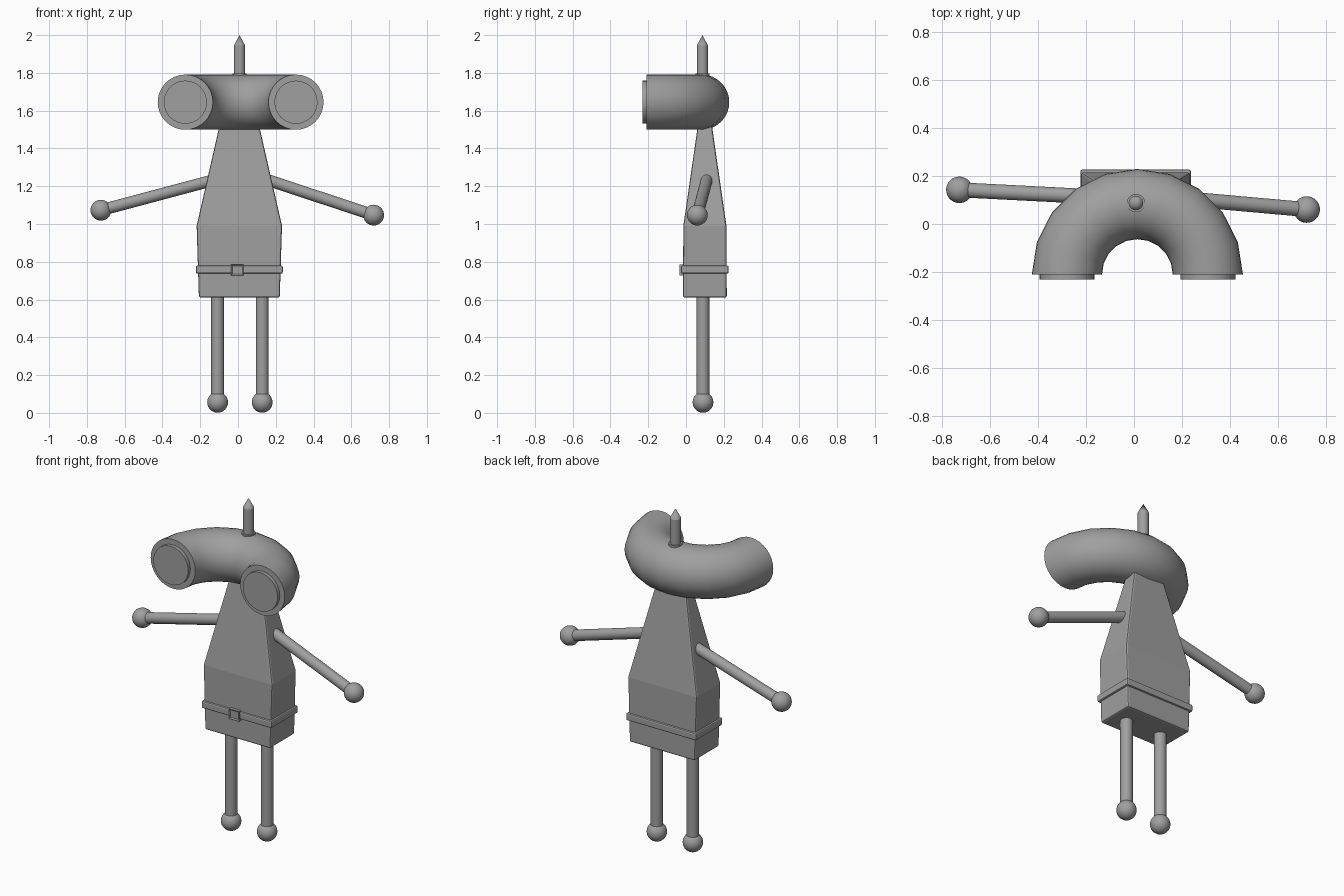
import bpy, bmesh, math
from mathutils import Vector

cube = bpy.data.objects.get("Cube")
if cube:
    bpy.data.objects.remove(cube, do_unlink=True)

grey = bpy.data.materials.new("plain grey")
grey.use_nodes = True
grey.diffuse_color = (0.35, 0.35, 0.35, 1)
grey.node_tree.nodes["Principled BSDF"].inputs["Base Color"].default_value = (0.35, 0.35, 0.35, 1)


def finish(name, bm, smooth=True):
    bmesh.ops.recalc_face_normals(bm, faces=bm.faces)
    mesh = bpy.data.meshes.new(name)
    bm.to_mesh(mesh)
    bm.free()
    mesh.materials.append(grey)
    obj = bpy.data.objects.new(name, mesh)
    bpy.context.collection.objects.link(obj)
    if smooth:
        bpy.ops.object.select_all(action='DESELECT')
        obj.select_set(True)
        bpy.context.view_layer.objects.active = obj
        bpy.ops.object.shade_smooth_by_angle(angle=math.radians(30))
    return obj


def loft(name, rings, smooth=True):
    """Skin a list of equal-length point rings and close both ends."""
    bm = bmesh.new()
    loops = [[bm.verts.new(p) for p in ring] for ring in rings]
    n = len(loops[0])
    for a, b in zip(loops, loops[1:]):
        for i in range(n):
            j = (i + 1) % n
            bm.faces.new((a[i], a[j], b[j], b[i]))
    bm.faces.new(loops[0])
    bm.faces.new(loops[-1])
    return finish(name, bm, smooth)


def rod(name, start, end, radius, tip=None, sides=24):
    start, end = Vector(start), Vector(end)
    axis = end - start
    bm = bmesh.new()
    bmesh.ops.create_cone(bm, cap_ends=True, segments=sides, radius1=radius,
                          radius2=radius if tip is None else tip, depth=axis.length)
    bm.transform(axis.to_track_quat('Z', 'Y').to_matrix().to_4x4())
    bmesh.ops.translate(bm, vec=(start + end) / 2, verts=bm.verts)
    return finish(name, bm)


def ball(name, centre, radius=0.055):
    bm = bmesh.new()
    bmesh.ops.create_uvsphere(bm, u_segments=32, v_segments=16, radius=radius)
    bmesh.ops.translate(bm, vec=centre, verts=bm.verts)
    return finish(name, bm)


def rectangle(hx, hy, z, cx=0.007, cy=0.1):
    return [(cx + sx * hx, cy + sy * hy, z)
            for sx, sy in ((-1, -1), (1, -1), (1, 1), (-1, 1))]


def bevel(obj, width):
    mod = obj.modifiers.new("soft edges", 'BEVEL')
    mod.width = width
    mod.segments = 2
    mod.limit_method = 'ANGLE'
    mod.angle_limit = math.radians(30)


# Head: a half ring opening to the front
HX, HY, HZ, BEND, TUBE = 0.014, -0.21, 1.645, 0.293, 0.146
rings = []
for k in range(11):
    a = math.pi * k / 10
    ring = []
    for i in range(32):
        t = math.tau * i / 32
        r = BEND + TUBE * math.cos(t)
        ring.append((HX + r * math.cos(a), HY + r * math.sin(a), HZ + TUBE * math.sin(t)))
    rings.append(ring)
loft("head", rings)

# Round eye discs on the two open ends
for side, s in (("left", 1), ("right", -1)):
    x = HX + s * BEND
    rod(side + "_eye", (x, HY + 0.02, HZ), (x, HY - 0.021, HZ), 0.114, sides=32)

# Antenna with collar and pointed tip
AX, AY = 0.008, 0.087
rod("antenna", (AX, AY, 1.74), (AX, AY, 1.945), 0.03)
rod("antenna_tip", (AX, AY, 1.945), (AX, AY, 2.0), 0.03, 0)
rod("antenna_collar", (AX, AY, 1.76), (AX, AY, 1.796), 0.038)

# Tapered body
body = loft("body", [rectangle(0.214, 0.116, 0.61), rectangle(0.226, 0.114, 0.99),
                     rectangle(0.087, 0.026, 1.6)], False)
bevel(body, 0.01)

# Belt and framed buckle
belt = loft("belt", [rectangle(0.23, 0.126, z) for z in (0.737, 0.78)], False)
bevel(belt, 0.008)
bm = bmesh.new()
bmesh.ops.create_cube(bm, size=1)
bmesh.ops.scale(bm, vec=(0.066, 0.03, 0.058), verts=bm.verts)
bmesh.ops.translate(bm, vec=(-0.003, -0.019, 0.757), verts=bm.verts)
front = [f for f in bm.faces if f.normal.y < -0.5]
bmesh.ops.inset_region(bm, faces=front, thickness=0.01, depth=-0.006)
finish("buckle", bm, False)

# Legs and round feet
for side, x in (("left", 0.128), ("right", -0.108)):
    rod(side + "_leg", (x, 0.09, 0.06), (x, 0.09, 0.65), 0.034)
    ball(side + "_foot", (x, 0.09, 0.056))

# Arms and round hands
for side, shoulder, hand in (("left", (0.1, 0.115, 1.252), (0.718, 0.06, 1.047)),
                             ("right", (-0.1, 0.11, 1.24), (-0.726, 0.142, 1.073))):
    rod(side + "_arm", shoulder, hand, 0.031)
    ball(side + "_hand", hand)
